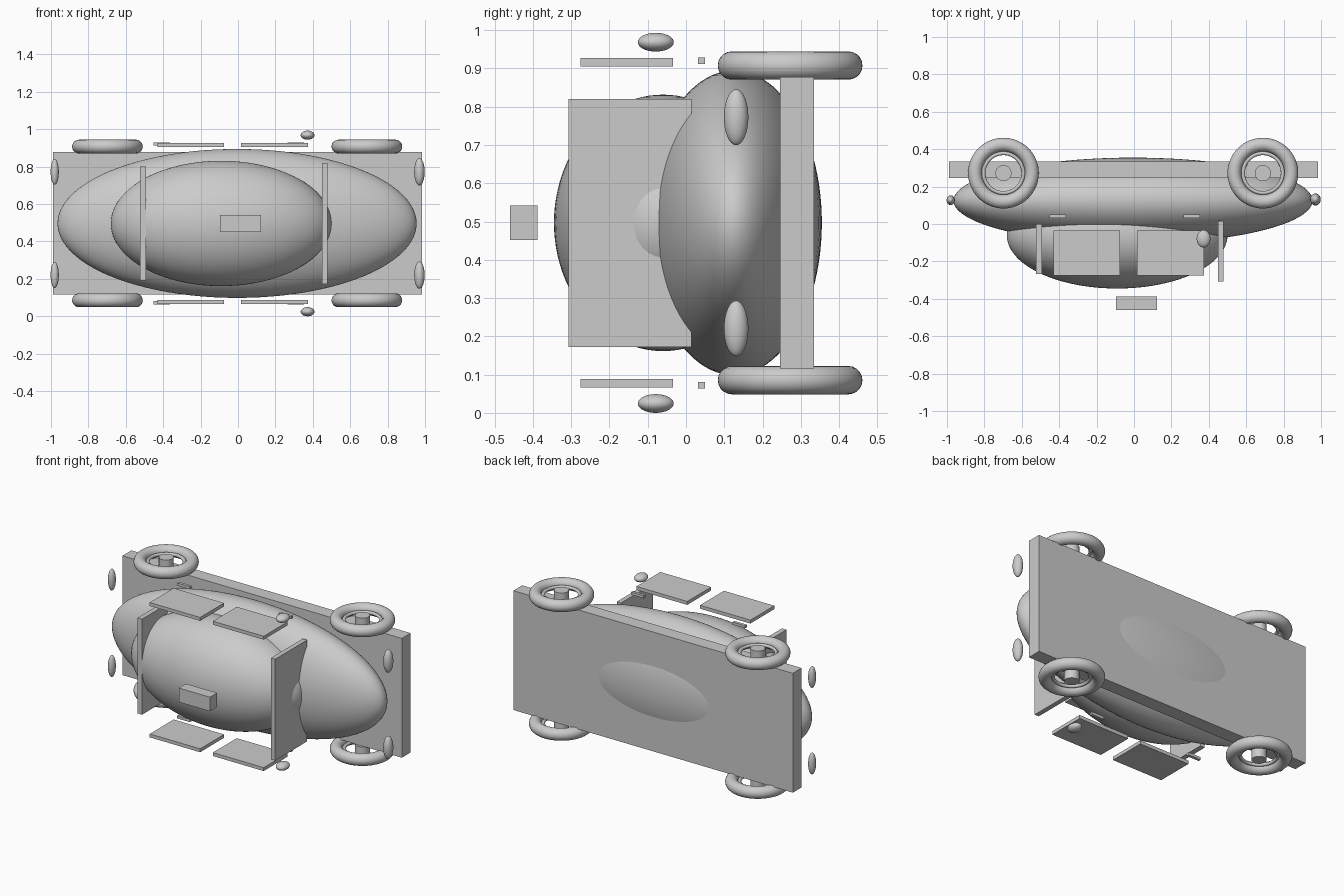
import bpy

if "Cube" in bpy.data.objects:
    bpy.data.objects.remove(bpy.data.objects["Cube"])

CZ = 0.4965  # mid plane of the car, which lies on its side


def smooth(obj):
    for poly in obj.data.polygons:
        poly.use_smooth = True


def ellipsoid(name, loc, radii, segments=64, rings=32):
    bpy.ops.mesh.primitive_uv_sphere_add(segments=segments, ring_count=rings, location=loc)
    obj = bpy.context.object
    obj.name = name
    obj.scale = radii
    smooth(obj)


def box(name, x, y, z):
    """Box from (low, high) pairs along each axis."""
    ranges = (x, y, z)
    bpy.ops.mesh.primitive_cube_add(size=1, location=[(a + b) / 2 for a, b in ranges])
    obj = bpy.context.object
    obj.name = name
    obj.scale = [b - a for a, b in ranges]


def ring(name, loc, major, minor):
    bpy.ops.mesh.primitive_torus_add(location=loc, major_radius=major, minor_radius=minor,
                                     major_segments=64, minor_segments=20)
    obj = bpy.context.object
    obj.name = name
    smooth(obj)


def side_box(name, x, y, offset, thickness, side):
    z = CZ + side * offset
    box(name, x, y, (z - thickness / 2, z + thickness / 2))


# Main shell, cabin and chassis plate
ellipsoid("body", (-0.005, 0.125, CZ), (0.96, 0.23, 0.398), 96, 48)
ellipsoid("cabin", (-0.09, -0.06, CZ), (0.59, 0.285, 0.335), 96, 48)
box("chassis", (-0.989, 0.985), (0.246, 0.335), (CZ - 0.381, CZ + 0.381))

# Front and rear glass, roof sign
box("windscreen", (0.448, 0.478), (-0.307, 0.015), (CZ - 0.324, CZ + 0.324))
box("rear_window", (-0.523, -0.491), (-0.267, 0.0), (CZ - 0.305, CZ + 0.305))
box("roof_box", (-0.096, 0.124), (-0.46, -0.388), (CZ - 0.045, CZ + 0.045))

# Parts repeated on both sides
for side, label in ((1, "left"), (-1, "right")):
    for x, end in ((0.689, "front"), (-0.698, "rear")):
        centre = (x, 0.272, CZ + side * 0.411)
        ring(f"{end}_{label}_tyre", centre, 0.152, 0.037)
        ring(f"{end}_{label}_rim", centre, 0.106, 0.010)
        bpy.ops.mesh.primitive_cylinder_add(vertices=32, radius=0.043, depth=0.06, location=centre)
        bpy.context.object.name = f"{end}_{label}_hub"
        bpy.ops.object.shade_smooth_by_angle()

    for x, end in (((0.015, 0.374), "front"), ((-0.431, -0.075), "rear")):
        side_box(f"{end}_{label}_window", x, (-0.275, -0.034), 0.4195, 0.022, side)
    for x, end in (((0.264, 0.352), "front"), ((-0.452, -0.363), "rear")):
        side_box(f"{end}_{label}_handle", x, (0.032, 0.05), 0.424, 0.017, side)

    ellipsoid(f"{label}_mirror", (0.372, -0.079, CZ + side * 0.472), (0.037, 0.047, 0.0245), 32, 16)
    ellipsoid(f"{label}_headlight", (0.97, 0.131, CZ + side * 0.276), (0.028, 0.032, 0.073), 32, 16)
    ellipsoid(f"{label}_tail_light", (-0.98, 0.127, CZ + side * 0.276), (0.022, 0.026, 0.069), 32, 16)
